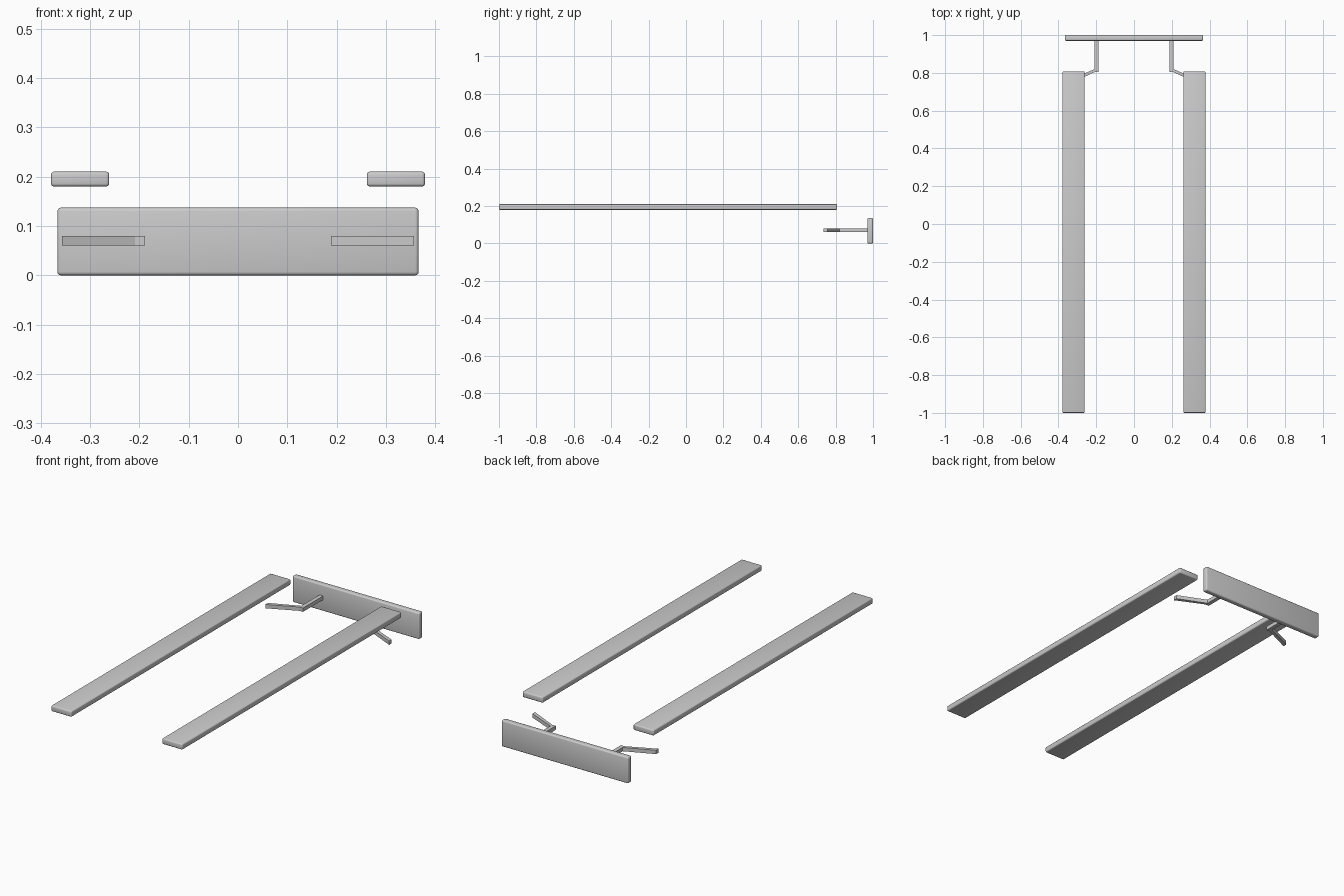
import bpy
import bmesh

cube = bpy.data.objects.get("Cube")
if cube:
    bpy.data.objects.remove(cube, do_unlink=True)

# Single plain grey finish
grey = bpy.data.materials.new("plain_grey")
grey.use_nodes = True
colour = (0.6, 0.6, 0.6, 1)
grey.diffuse_color = colour
grey.node_tree.nodes["Principled BSDF"].inputs["Base Color"].default_value = colour


def prism(name, outline, z0, z1, bevel=0.0):
    """Extrude an xy outline from z0 to z1, optionally rounding the edges."""
    bm = bmesh.new()
    base = bm.faces.new([bm.verts.new((x, y, z0)) for x, y in outline])
    top = bmesh.ops.extrude_face_region(bm, geom=[base])
    verts = [v for v in top["geom"] if isinstance(v, bmesh.types.BMVert)]
    bmesh.ops.translate(bm, verts=verts, vec=(0, 0, z1 - z0))
    bmesh.ops.recalc_face_normals(bm, faces=bm.faces)
    mesh = bpy.data.meshes.new(name)
    bm.to_mesh(mesh)
    bm.free()
    mesh.materials.append(grey)
    obj = bpy.data.objects.new(name, mesh)
    bpy.context.collection.objects.link(obj)
    if bevel:
        mod = obj.modifiers.new("rounded_edges", "BEVEL")
        mod.width = bevel
        mod.segments = 3
        for face in mesh.polygons:
            face.use_smooth = True
    return obj


def rectangle(x0, x1, y0, y1):
    return [(x0, y0), (x1, y0), (x1, y1), (x0, y1)]


# Upright back plate
prism("back_plate", rectangle(-0.366, 0.366, 0.97, 1.0), 0, 0.137, 0.007)

# Long rails and cranked brackets, one of each per side
bracket = [(0.188, 0.975), (0.188, 0.804), (0.209, 0.804), (0.357, 0.735),
           (0.357, 0.756), (0.209, 0.82), (0.209, 0.975)]
for side, s in (("left", 1), ("right", -1)):
    rail = rectangle(s * 0.261, s * 0.379, -1.0, 0.808)
    prism(side + "_rail", rail, 0.18, 0.21, 0.006)
    prism(side + "_bracket", [(s * x, y) for x, y in bracket], 0.06, 0.08)
